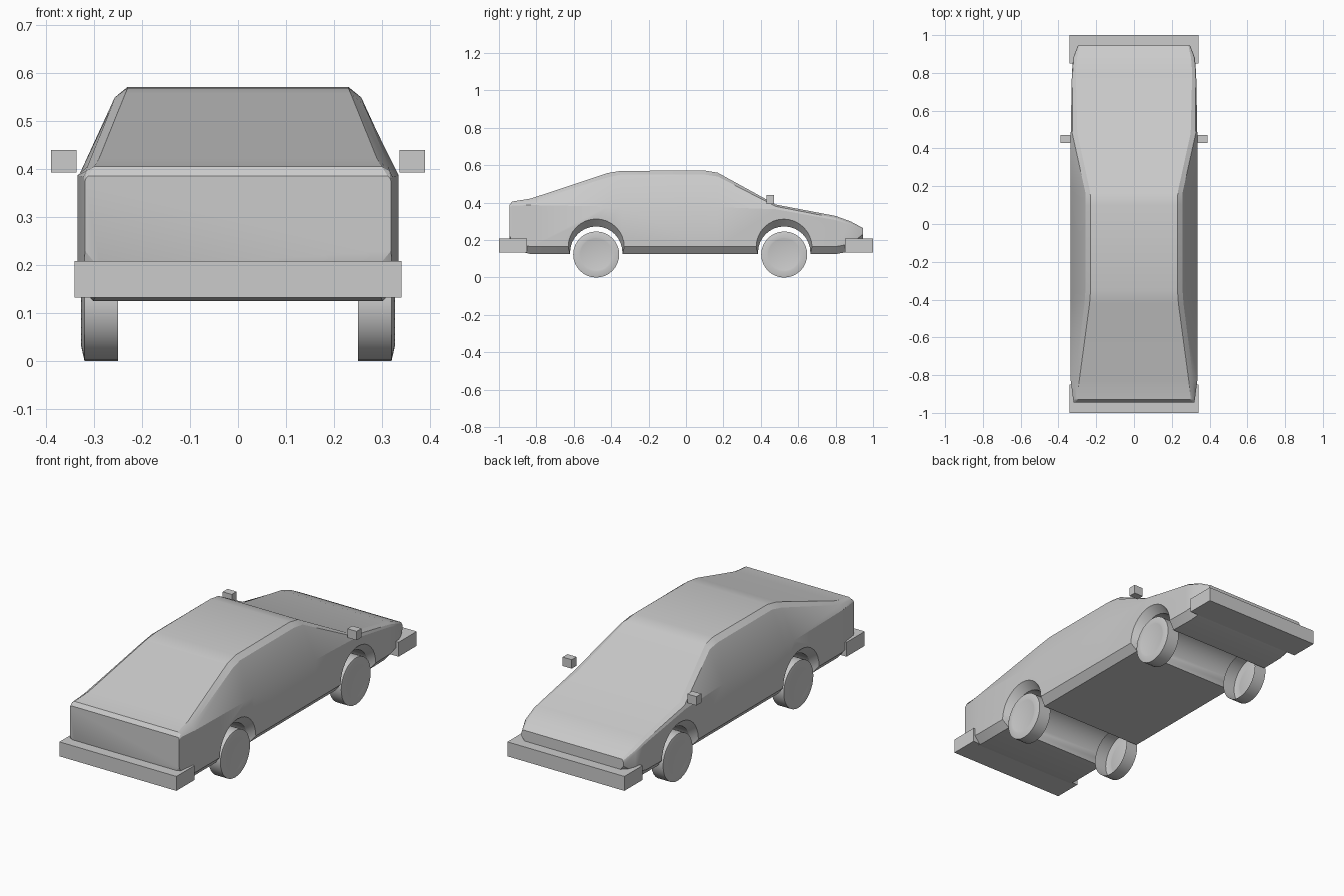
import bpy, bmesh, math

if "Cube" in bpy.data.objects:
    bpy.data.objects.remove(bpy.data.objects["Cube"])


def finish(name, bm, angle=30):
    bmesh.ops.recalc_face_normals(bm, faces=bm.faces)
    me = bpy.data.meshes.new(name)
    bm.to_mesh(me)
    bm.free()
    ob = bpy.data.objects.new(name, me)
    bpy.context.collection.objects.link(ob)
    bpy.ops.object.select_all(action='DESELECT')
    ob.select_set(True)
    bpy.context.view_layer.objects.active = ob
    if angle:
        bpy.ops.object.shade_smooth_by_angle(angle=math.radians(angle))
    return ob


def loft(bm, rings, caps=(True, True)):
    rows = [[bm.verts.new(p) for p in r] for r in rings]
    n = len(rows[0])
    for a, b in zip(rows, rows[1:]):
        for i in range(n):
            j = (i + 1) % n
            bm.faces.new((a[i], a[j], b[j], b[i]))
    for row, cap in zip((rows[0], rows[-1]), caps):
        if cap:
            bm.faces.new(row)


def box(name, x0, x1, y0, y1, z0, z1):
    bm = bmesh.new()
    loft(bm, [[(x0, y0, z), (x1, y0, z), (x1, y1, z), (x0, y1, z)] for z in (z0, z1)])
    return finish(name, bm, 0)


def circle(x, y, z, r, n):
    return [(x, y + r * math.cos(2 * math.pi * i / n),
             z + r * math.sin(2 * math.pi * i / n)) for i in range(n)]


# Body: cross-sections along y
# y, floor z, half width, belt z, shoulder x, shoulder z, top x, top z
SECTIONS = [
    (-.945, .190, .319, .375, .317, .381, .312, .386),
    (-.930, .150, .322, .385, .316, .397, .300, .406),
    (-.830, .125, .335, .387, .314, .406, .290, .422),
    (-.420, .125, .335, .380, .262, .535, .235, .558),
    (-.350, .125, .335, .380, .257, .550, .230, .570),
    (.100, .125, .335, .378, .257, .550, .230, .572),
    (.170, .125, .335, .376, .258, .540, .232, .560),
    (.480, .125, .335, .365, .327, .380, .300, .390),
    (.800, .125, .329, .307, .324, .318, .308, .329),
    (.880, .140, .322, .281, .317, .291, .302, .300),
    (.945, .190, .297, .250, .294, .258, .288, .265),
]
rings = []
for y, zb, w, belt, sx, sz, tx, tz in SECTIONS:
    half = [(w - .033, zb), (w, zb + .04), (w, belt), (sx, sz), (tx, tz)]
    rings.append([(x, y, z) for x, z in half] + [(-x, y, z) for x, z in reversed(half)])
bm = bmesh.new()
loft(bm, rings)
body = finish("car_body", bm, 0)

# Wheel tunnels through the body with flared arches
AXLES = {"rear": -.48, "front": .525}
for y in AXLES.values():
    bm = bmesh.new()
    stations = [(-.40, .163, .150), (-.335, .163, .150), (-.295, .133, .140),
                (.295, .133, .140), (.335, .163, .150), (.40, .163, .150)]
    loft(bm, [circle(x, y, z, r, 32) for x, z, r in stations])
    cutter = finish("arch_cutter", bm, 0)
    cutter.hide_render = True
    bpy.context.view_layer.objects.active = body
    mod = body.modifiers.new("arch", 'BOOLEAN')
    mod.operation, mod.solver, mod.object = 'DIFFERENCE', 'EXACT', cutter
    bpy.ops.object.modifier_apply(modifier=mod.name)
    bpy.data.objects.remove(cutter)
bpy.ops.object.select_all(action='DESELECT')
body.select_set(True)
bpy.context.view_layer.objects.active = body
bpy.ops.object.shade_smooth_by_angle(angle=math.radians(25))

# Wheels, open on the inner side, and door mirrors
for side, s in (("right", 1), ("left", -1)):
    for end, y in AXLES.items():
        bm = bmesh.new()
        profile = [(.250, .123), (.320, .123), (.327, .092), (.325, .085)]
        loft(bm, [circle(s * x, y, .123, r, 32) for x, r in profile], (False, True))
        finish(f"{end}_{side}_wheel", bm)
    x0, x1 = sorted((s * .337, s * .39))
    box(f"{side}_mirror", x0, x1, .43, .47, .393, .44)

# Bumpers
box("tail_bumper", -.341, .341, -1.0, -.85, .133, .209)
box("nose_bumper", -.341, .341, .85, 1.0, .133, .209)
